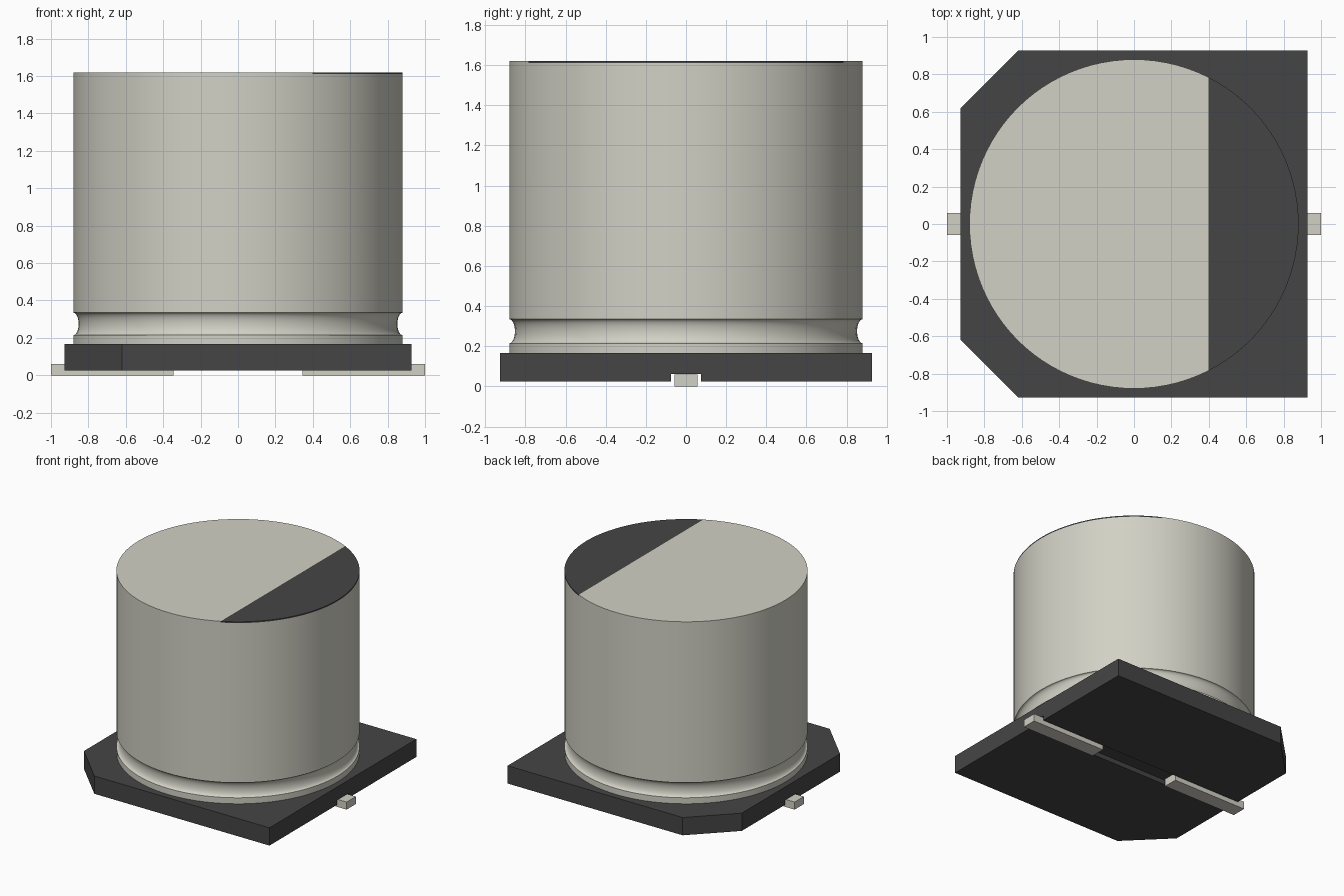
import bpy, bmesh, math
from mathutils import Vector

cube = bpy.data.objects.get("Cube")
if cube:
    bpy.data.objects.remove(cube, do_unlink=True)


def material(name, rgb, roughness):
    m = bpy.data.materials.new(name)
    m.use_nodes = True
    m.diffuse_color = (*rgb, 1)
    bsdf = m.node_tree.nodes["Principled BSDF"]
    bsdf.inputs["Base Color"].default_value = (*rgb, 1)
    bsdf.inputs["Roughness"].default_value = roughness
    return m


METAL = material("pale metal", (0.645, 0.637, 0.560), 0.5)
BLACK = material("black plastic", (0.060, 0.060, 0.060), 0.6)


def finish(bm, name, *mats):
    bmesh.ops.recalc_face_normals(bm, faces=bm.faces)
    me = bpy.data.meshes.new(name)
    bm.to_mesh(me)
    bm.free()
    ob = bpy.data.objects.new(name, me)
    bpy.context.collection.objects.link(ob)
    for m in mats:
        me.materials.append(m)
    return ob


# Base plate: grooved cross-section extruded along x, two corners cut off
HALF, LOW, HIGH = 0.927, 0.025, 0.167
SLOT, SLOT_TOP = 0.075, 0.062
section = [(-HALF, LOW), (-SLOT, LOW), (-SLOT, SLOT_TOP), (SLOT, SLOT_TOP),
           (SLOT, LOW), (HALF, LOW), (HALF, HIGH), (-HALF, HIGH)]
bm = bmesh.new()
face = bm.faces.new([bm.verts.new((-HALF, y, z)) for y, z in section])
ext = bmesh.ops.extrude_face_region(bm, geom=[face])["geom"]
bmesh.ops.translate(bm, vec=(2 * HALF, 0, 0),
                    verts=[v for v in ext if isinstance(v, bmesh.types.BMVert)])
for side in (-1, 1):
    cut = bmesh.ops.bisect_plane(
        bm, geom=bm.verts[:] + bm.edges[:] + bm.faces[:],
        plane_co=(-HALF, side * 0.62, 0), plane_no=Vector((-1, side, 0)).normalized(),
        clear_outer=True)["geom_cut"]
    bmesh.ops.holes_fill(bm, edges=[e for e in cut if isinstance(e, bmesh.types.BMEdge)])
finish(bm, "base_plate", BLACK)

# Can: lathed profile with a rounded crimp groove near the bottom
R, TOP, SEG = 0.88, 1.62, 96
GROOVE_Z, GROOVE_HALF, GROOVE_DEPTH = 0.275, 0.06, 0.028
profile = [(0, 0.16), (R, 0.16)]
for i in range(13):
    a = math.pi * i / 12
    profile.append((R - GROOVE_DEPTH * math.sin(a), GROOVE_Z - GROOVE_HALF * math.cos(a)))
profile += [(R, TOP - 0.01), (R, TOP)]
bm = bmesh.new()
verts = [bm.verts.new((r, 0, z)) for r, z in profile]
edges = [bm.edges.new(pair) for pair in zip(verts, verts[1:])]
bmesh.ops.spin(bm, geom=verts + edges, cent=(0, 0, 0), axis=(0, 0, 1),
               angle=math.tau, steps=SEG, use_duplicate=False)
bmesh.ops.remove_doubles(bm, verts=bm.verts, dist=1e-5)
bmesh.ops.holes_fill(bm, edges=[e for e in bm.edges if e.is_boundary])

# Polarity mark: the top skin split along a chord, one side black
MARK_X = 0.397
skin = [f for f in bm.faces if f.calc_center_median().z > TOP - 0.009]
geom = set(skin)
for f in skin:
    geom.update(f.verts, f.edges)
bmesh.ops.bisect_plane(bm, geom=list(geom), plane_co=(MARK_X, 0, 0), plane_no=(1, 0, 0))
for f in bm.faces:
    c = f.calc_center_median()
    f.material_index = int(c.z > TOP - 0.009 and c.x > MARK_X)
can = finish(bm, "can", METAL, BLACK)
bpy.context.view_layer.objects.active = can
can.select_set(True)
bpy.ops.object.shade_smooth_by_angle(angle=math.radians(30))
can.select_set(False)

# Terminals lying in the base groove
for name, side in (("left_terminal", 1), ("right_terminal", -1)):
    bm = bmesh.new()
    bmesh.ops.create_cube(bm, size=1)
    bmesh.ops.scale(bm, vec=(0.655, 0.116, 0.06), verts=bm.verts)
    bmesh.ops.translate(bm, vec=(side * 0.6725, 0, 0.03), verts=bm.verts)
    finish(bm, name, METAL)
